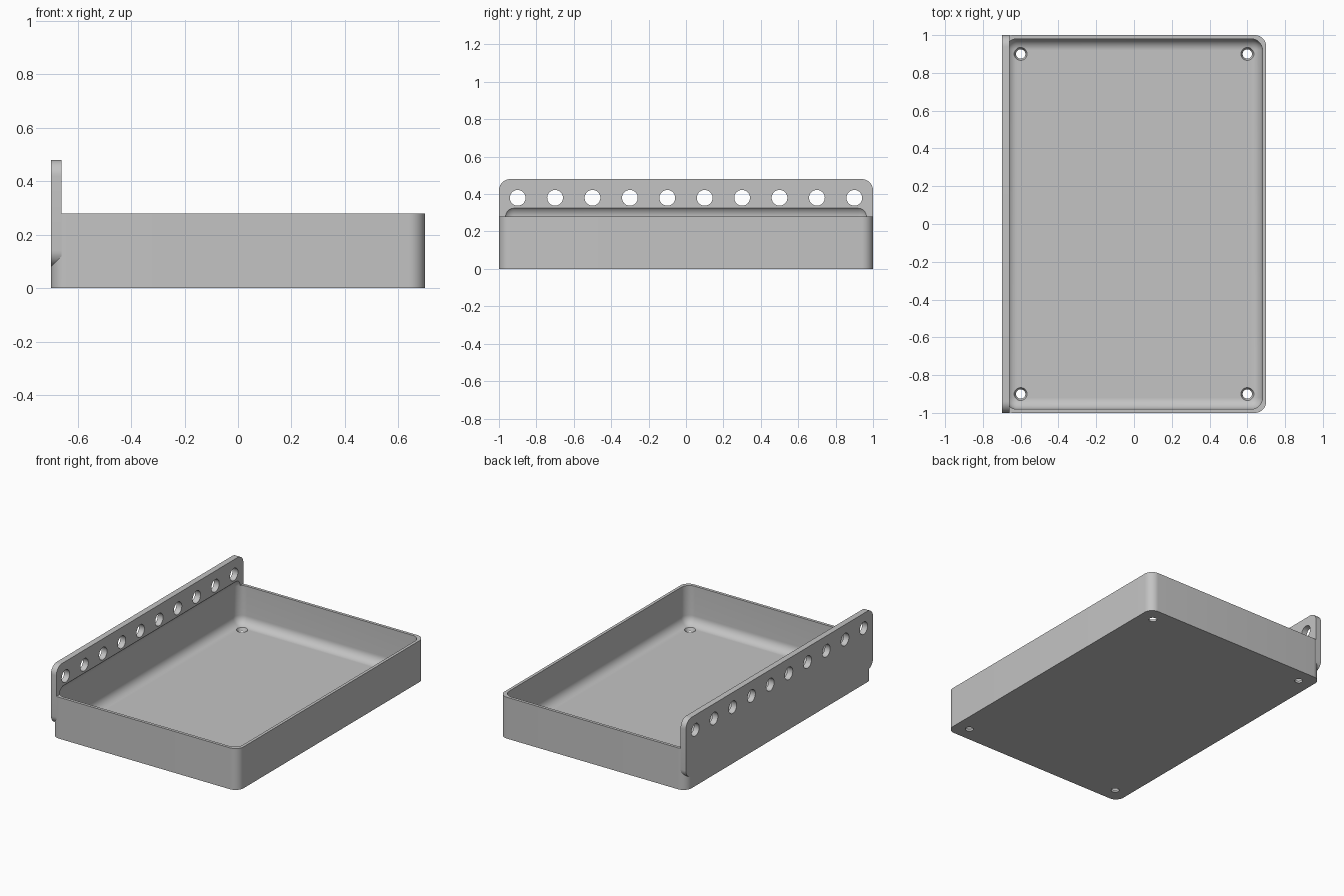
import bpy
import bmesh
import math
from mathutils import Matrix, Vector

default = bpy.data.objects.get("Cube")
if default:
    bpy.data.objects.remove(default, do_unlink=True)

RADIUS = 0.06      # every rounded corner
WALL = 0.02        # tray wall and floor thickness
TOP = 0.28         # tray rim height

grey = bpy.data.materials.new("plain_grey")
grey.use_nodes = True
grey.diffuse_color = (0.55, 0.55, 0.55, 1)
grey.node_tree.nodes["Principled BSDF"].inputs["Base Color"].default_value = grey.diffuse_color


def to_object(bm, name):
    mesh = bpy.data.meshes.new(name)
    bmesh.ops.recalc_face_normals(bm, faces=bm.faces)
    bm.to_mesh(mesh)
    bm.free()
    mesh.materials.append(grey)
    obj = bpy.data.objects.new(name, mesh)
    bpy.context.collection.objects.link(obj)
    return obj


def rounded_box(name, low, high, axes):
    """Box between two corners, rounding the edges that run along the given axes."""
    low, high = Vector(low), Vector(high)
    bm = bmesh.new()
    bmesh.ops.create_cube(bm, size=1)
    bmesh.ops.scale(bm, vec=high - low, verts=bm.verts)
    bmesh.ops.translate(bm, vec=(low + high) / 2, verts=bm.verts)
    edges = []
    for e in bm.edges:
        d = e.verts[1].co - e.verts[0].co
        if any(abs(d[a]) > 0.01 for a in axes):
            edges.append(e)
    bmesh.ops.bevel(bm, geom=edges, offset=RADIUS, offset_type='OFFSET',
                    segments=10, profile=0.5, affect='EDGES')
    return to_object(bm, name)


def combine(target, other, operation):
    mod = target.modifiers.new(operation.lower(), 'BOOLEAN')
    mod.operation = operation
    mod.solver = 'EXACT'
    mod.object = other
    bpy.ops.object.select_all(action='DESELECT')
    bpy.context.view_layer.objects.active = target
    target.select_set(True)
    bpy.ops.object.modifier_apply(modifier=mod.name)
    bpy.data.objects.remove(other, do_unlink=True)


# Tray body with a taller mounting plate along its right side
tray = rounded_box("tray", (-0.7, -1, 0), (0.7, 1, TOP), [2])
plate = rounded_box("mounting_plate", (-0.7, -1, 0.08), (-0.66, 1, 0.48), [0])
combine(tray, plate, 'UNION')

# Pillow-shaped cavity: fillets the floor and leaves a shallow recess in the plate
cavity = rounded_box("cavity_cutter", (WALL - 0.7, WALL - 1, WALL),
                     (0.7 - WALL, 1 - WALL, TOP + RADIUS), [0, 1, 2])
cavity.hide_render = True
combine(tray, cavity, 'DIFFERENCE')

# Row of plate holes and tapered drain holes in the floor
bm = bmesh.new()
turn = Matrix.Rotation(math.pi / 2, 4, 'Y')
for i in range(10):
    place = Matrix.Translation((-0.68, -0.9 + 0.2 * i, 0.38))
    bmesh.ops.create_cone(bm, cap_ends=True, segments=40, radius1=0.042,
                          radius2=0.042, depth=0.1, matrix=place @ turn)
for x in (-0.6, 0.6):
    for y in (-0.9, 0.9):
        bmesh.ops.create_cone(bm, cap_ends=True, segments=40, radius1=0.016,
                              radius2=0.052, depth=0.08,
                              matrix=Matrix.Translation((x, y, 0.02)))
holes = to_object(bm, "hole_cutter")
holes.hide_render = True
combine(tray, holes, 'DIFFERENCE')

# Smooth the rounded surfaces and keep the edges crisp
bpy.ops.object.shade_smooth_by_angle(angle=math.radians(25))
